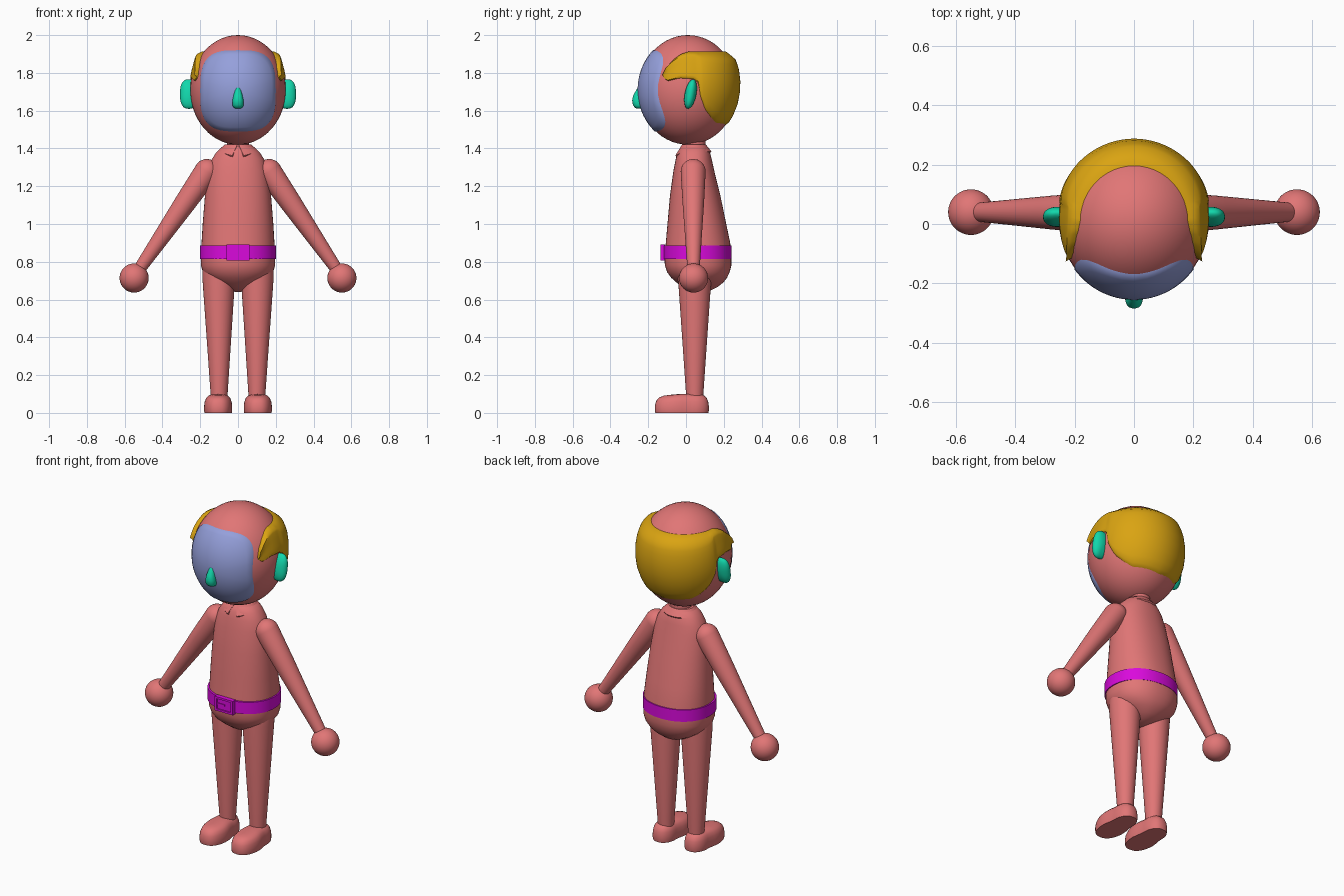
import bpy, bmesh, math
from mathutils import Vector

if "Cube" in bpy.data.objects:
    bpy.data.objects.remove(bpy.data.objects["Cube"])


def material(name, rgb):
    m = bpy.data.materials.new(name)
    m.diffuse_color = (*rgb, 1)
    m.use_nodes = True
    m.node_tree.nodes["Principled BSDF"].inputs["Base Color"].default_value = m.diffuse_color
    return m


SALMON = material("salmon", (0.75, 0.18, 0.18))
BLUE = material("face_blue", (0.30, 0.35, 0.71))
GREEN = material("green", (0.006, 0.68, 0.41))
GOLD = material("gold", (0.70, 0.37, 0.006))
MAGENTA = material("magenta", (0.70, 0.003, 0.72))

HEAD_C = Vector((0, 0.01, 1.71))
HEAD_R = Vector((0.253, 0.26, 0.29))


def finish(name, bm, mat, angle=50):
    bmesh.ops.recalc_face_normals(bm, faces=bm.faces)
    me = bpy.data.meshes.new(name)
    bm.to_mesh(me)
    bm.free()
    me.materials.append(mat)
    ob = bpy.data.objects.new(name, me)
    bpy.context.collection.objects.link(ob)
    bpy.ops.object.select_all(action='DESELECT')
    ob.select_set(True)
    bpy.context.view_layer.objects.active = ob
    bpy.ops.object.shade_smooth_by_angle(angle=math.radians(angle))
    return ob


def loft(name, rings, mat, angle=50):
    """Skin closed rings of equal length and cap both ends."""
    bm = bmesh.new()
    vs = [[bm.verts.new(p) for p in r] for r in rings]
    n = len(rings[0])
    for a, b in zip(vs, vs[1:]):
        for i in range(n):
            j = (i + 1) % n
            bm.faces.new((a[i], a[j], b[j], b[i]))
    bm.faces.new(vs[0])
    bm.faces.new(vs[-1])
    return finish(name, bm, mat, angle)


def oval(z, rx, ry, cx=0, cy=0, n=40, e=2.0):
    """Horizontal superellipse ring."""
    out = []
    for i in range(n):
        c, s = math.cos(2 * math.pi * i / n), math.sin(2 * math.pi * i / n)
        out.append((cx + rx * math.copysign(abs(c) ** (2 / e), c),
                    cy + ry * math.copysign(abs(s) ** (2 / e), s), z))
    return out


def ball(name, c, r, mat, shear=0):
    bm = bmesh.new()
    bmesh.ops.create_uvsphere(bm, u_segments=48, v_segments=28, radius=1)
    for v in bm.verts:
        x, y, z = v.co
        v.co = (c[0] + x * r[0], c[1] + y * r[1] + shear * z, c[2] + z * r[2])
    return finish(name, bm, mat)


def box(name, lo, hi, mat):
    bm = bmesh.new()
    bmesh.ops.create_cube(bm, size=1)
    for v in bm.verts:
        v.co = [lo[k] + (v.co[k] + 0.5) * (hi[k] - lo[k]) for k in range(3)]
    return finish(name, bm, mat)


def lerp(table, t):
    """Piecewise linear lookup."""
    if t <= table[0][0]:
        return table[0][1]
    for (a, va), (b, vb) in zip(table, table[1:]):
        if t <= b:
            return va + (vb - va) * (t - a) / (b - a)
    return table[-1][1]


# Head
ball("head", HEAD_C, HEAD_R, SALMON)


# Face plate: rounded square wrapped onto the head
def face_ring(scale, lift):
    out = []
    for x, z, _ in oval(0, 0.2 * scale, 0.215 * scale, 0, 1.705, 64, 3.2):
        k = 1 - (x / HEAD_R.x) ** 2 - ((z - HEAD_C.z) / HEAD_R.z) ** 2
        out.append((x, HEAD_C.y - HEAD_R.y * math.sqrt(max(k, 0.02)) - lift, z))
    return out


loft("face_plate", [face_ring(1, -0.015)]
     + [face_ring(s, 0.006) for s in (1, .9, .8, .7, .6, .5, .4, .3, .2, .1, .03)], BLUE)

# Hair: thick band around the sides and back, open at the crown
LOW = [(-30, 1.775), (-25, 1.755), (-10, 1.77), (8, 1.765), (13, 1.74), (15, 1.67),
       (22, 1.60), (34, 1.555), (45, 1.53), (90, 1.515)]
HIGH = [(-30, 1.79), (-27, 1.83), (-20, 1.87), (-10, 1.90), (0, 1.912), (90, 1.912)]
PUFF = [(0, -0.004), (.06, .008), (.5, .016), (.75, .028), (.9, .036), (1, .016)]
hair = []
for i in range(81):
    deg = -30 + 240 * i / 80
    side = deg if deg <= 90 else 180 - deg
    lo, hi = lerp(LOW, side), lerp(HIGH, side)
    a = math.radians(deg)
    ring = []
    ts = [0, .06, .15, .3, .45, .6, .75, .83, .9, .95, 1]
    for t, inner in [(t, False) for t in ts] + [(1, True), (.5, True), (0, True)]:
        z = lo + (hi - lo) * t
        s = math.sqrt(1 - ((z - HEAD_C.z) / HEAD_R.z) ** 2)
        off = -0.03 if inner else lerp(PUFF, t) * (0.75 + 0.25 * math.sin(a))
        ring.append((math.cos(a) * (HEAD_R.x * s + off),
                     HEAD_C.y + math.sin(a) * (HEAD_R.y * s + off), z))
    hair.append(ring)
loft("hair", hair, GOLD)

# Nose: z, half width, front y
NOSE = [(1.612, .014, -.262), (1.617, .024, -.272), (1.63, .030, -.281), (1.655, .029, -.285),
        (1.68, .024, -.280), (1.71, .017, -.263), (1.728, .012, -.252), (1.736, .005, -.244)]
loft("nose", [oval(z, w, (-.22 - f) / 2, 0, (f - .22) / 2, 24, 2.3) for z, w, f in NOSE], GREEN)

# Neck
loft("neck", [oval(z, .058, .056, 0, .047) for z in (1.36, 1.48)], SALMON)

# Torso and hips: z, half width, front y, back y
TORSO = [(1.42, .055, -.005, .095), (1.405, .09, -.03, .115), (1.38, .115, -.045, .127),
         (1.34, .14, -.055, .137), (1.28, .158, -.067, .15), (1.15, .175, -.085, .182),
         (1.0, .187, -.098, .213), (.9, .193, -.107, .234), (.82, .197, -.114, .24),
         (.78, .196, -.112, .24), (.745, .186, -.10, .231), (.715, .162, -.078, .217),
         (.69, .126, -.05, .197), (.665, .08, -.015, .165), (.648, .045, .02, .13),
         (.64, .012, .055, .085)]
loft("torso", [oval(z, w, (b - f) / 2, 0, (f + b) / 2, 48, 2.2) for z, w, f, b in TORSO], SALMON)

# Shirt collar: flared strip with a notch at the front
collar = []
for i in range(49):
    def pt(gap, r, z, flare=0):
        a = math.radians(-90 + gap + (360 - 2 * gap) * i / 48)
        front = max(0, -math.sin(a)) ** 3
        r = r + flare * 0.012 * front
        return (r * math.cos(a), .042 + r * .88 * math.sin(a), z - flare * .025 * front)
    collar.append([pt(3, .062, 1.422), pt(3, .072, 1.42), pt(15, .105, 1.385, 1),
                   pt(15, .10, 1.378, 1), pt(9, .07, 1.39, 1)])
loft("collar", collar, SALMON, 35)

# Belt
loft("belt", [oval(z, w, d, 0, .06, 64, 2.15) for z, w, d in
              ((.815, .18, .16), (.815, .202, .182), (.885, .202, .182), (.885, .18, .16))],
     MAGENTA, 30)
# Buckle: plate, frame bars and prong
box("buckle_plate", (-.055, -.129, .815), (.055, -.10, .885), MAGENTA)
for s in (-1, 1):
    x = s * .053
    box("buckle_side_bar", (x - .007, -.136, .808), (x + .007, -.11, .892), MAGENTA)
    z = .85 + s * .036
    box("buckle_long_bar", (-.06, -.136, z - .006), (.06, -.11, z + .006), MAGENTA)
box("buckle_prong", (-.05, -.134, .845), (.005, -.12, .855), MAGENTA)

for s, tag in ((-1, "right"), (1, "left")):
    # Ear
    ear = ball(tag + "_ear", (s * .26, .024, 1.688), (.047, .031, .078), GREEN, .013)
    for v in ear.data.vertices:  # square off the ear's outline a little
        d = (v.co.x - s * .26) / .047
        h = (v.co.z - 1.688) / .078
        k = math.hypot(d, h)
        if k > 1e-4:
            g = k / (abs(d) ** 2.6 + abs(h) ** 2.6) ** (1 / 2.6)
            v.co.x = s * .26 + d * g * .047
            v.co.z = 1.688 + h * g * .078

    # Arm: tapered tube with a rounded shoulder
    top, end = Vector((s * .165, .038, 1.278)), Vector((s * .535, .04, .742))
    axis = (end - top).normalized()
    u, w = Vector((0, 1, 0)), axis.cross(Vector((0, 1, 0))).normalized()
    prof = [(-.066 * math.cos(math.radians(g)), max(.066 * math.sin(math.radians(g)), .002))
            for g in range(0, 91, 10)] + [(.2, .057), ((end - top).length, .031)]
    loft(tag + "_arm", [[top + axis * d + (u * math.cos(k * math.pi / 16)
                         + w * math.sin(k * math.pi / 16)) * r for k in range(32)]
                        for d, r in prof], SALMON)
    # Hand
    ball(tag + "_hand", (s * .55, .04, .714), (.077, .077, .077), SALMON)
    # Leg
    loft(tag + "_leg", [oval(z, r, r * 1.02, s * cx, .046, 36) for z, r, cx in
                        ((.06, .044, .1), (.1, .045, .1), (.72, .087, .102), (.76, .085, .102))],
         SALMON)
    # Shoe: slightly waisted sole rising to a rounded top
    shoe = []
    for z, k in ((0, .97), (.012, 1), (.035, 1), (.06, .96), (.08, .86), (.092, .70), (.099, .45), (.101, .1)):
        ky = 1 - (1 - k) * .6
        ring = []
        for x, y, zz in oval(z, .076 * k, .143 * ky, 0, -.022, 40, 2.5):
            t = (y + .022) / .143
            waist = 1 - .12 * math.exp(-((t - .25) / .3) ** 2) - .08 * max(t, 0)
            ring.append((s * .105 + x * waist, y, zz - .012 * max(-t, 0) * (z / .1)))
        shoe.append(ring)
    loft(tag + "_shoe", shoe, SALMON)
